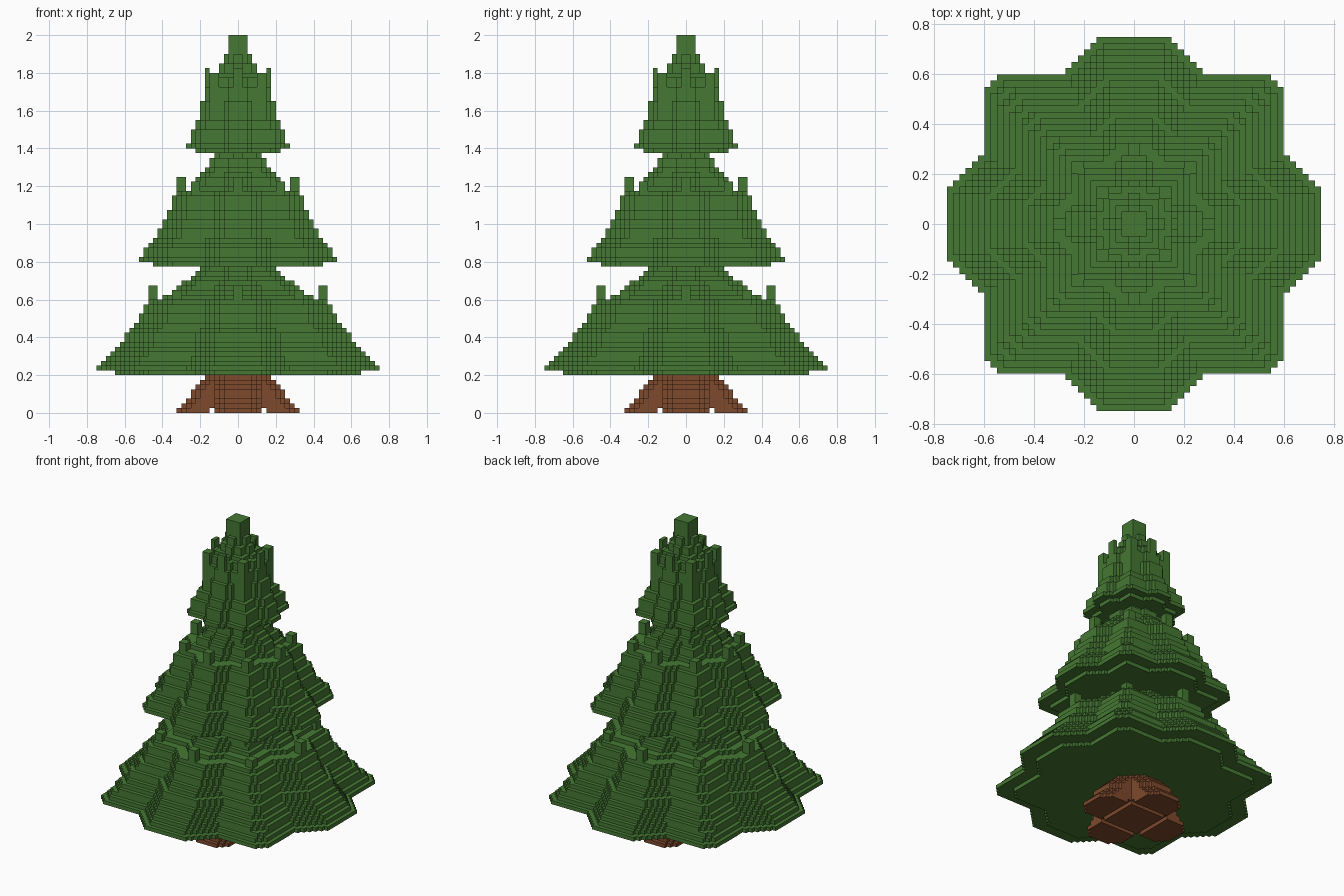
import bpy
import bmesh
from mathutils import Vector

V = 0.025  # block size

cube = bpy.data.objects.get("Cube")
if cube:
    bpy.data.objects.remove(cube)


def material(name, rgb):
    m = bpy.data.materials.new(name)
    m.use_nodes = True
    m.diffuse_color = (*rgb, 1)
    m.node_tree.nodes["Principled BSDF"].inputs["Base Color"].default_value = (*rgb, 1)
    return m


green = material("pine_green", (0.06, 0.19, 0.034))
brown = material("bark_brown", (0.21, 0.067, 0.025))


def lerp(points, z):
    """Radius at height z along a (z, radius) profile."""
    if z <= points[0][0]:
        return points[0][1]
    for (z0, r0), (z1, r1) in zip(points, points[1:]):
        if z <= z1:
            return r0 + (r1 - r0) * (z - z0) / (z1 - z0)
    return points[-1][1]


def star(x, y, r):
    """Eight blunt lobes: two clipped squares turned 45 degrees apart."""
    x, y = abs(x), abs(y)
    big, total = max(x, y), x + y
    return (big <= 0.8 * r and total <= 1.5 * r) or (big <= r and total <= 1.167 * r)


def block_object(name, cells, mat):
    """Mesh of the outer faces of a set of grid cells."""
    bm = bmesh.new()
    verts = {}

    def vert(p):
        if p not in verts:
            verts[p] = bm.verts.new(Vector(p) * V)
        return verts[p]

    for c in cells:
        for axis in range(3):
            u, w = (axis + 1) % 3, (axis + 2) % 3
            for side in (0, 1):
                n = list(c)
                n[axis] += 2 * side - 1
                if tuple(n) in cells:
                    continue
                ring = []
                for a, b in ((0, 0), (1, 0), (1, 1), (0, 1)):
                    p = list(c)
                    p[axis] += side
                    p[u] += a
                    p[w] += b
                    ring.append(vert(tuple(p)))
                bm.faces.new(ring if side else ring[::-1])
    mesh = bpy.data.meshes.new(name)
    bm.to_mesh(mesh)
    bm.free()
    mesh.materials.append(mat)
    obj = bpy.data.objects.new(name, mesh)
    bpy.context.collection.objects.link(obj)


def fill(z0, z1, reach, inside):
    """Cells whose centres pass the inside test."""
    n = round(reach / V)
    return {(i, j, k)
            for k in range(round(z0 / V), round(z1 / V))
            for i in range(-n, n) for j in range(-n, n)
            if inside((i + 0.5) * V, (j + 0.5) * V, (k + 0.5) * V)}


def tier(name, z0, z1, profile, axis_spike, diagonal_spike):
    """One skirt of boughs, with an upright twig on each lobe."""
    def inside(x, y, z):
        r = round(lerp(profile, z) / V) * V
        if star(x, y, r):
            return True
        x, y = abs(x), abs(y)
        big, small = max(x, y), min(x, y)
        a, b, base, top = axis_spike
        if a < big < b and small < V and base < z < top:
            return True
        a, b, base, top = diagonal_spike
        return a < small and big < b and base < z < top

    block_object(name, fill(z0, z1, 0.8, inside), green)


tier("lower_boughs", 0.2, 0.775,
     [(0.2125, 0.65), (0.2375, 0.75), (0.35, 0.635), (0.4625, 0.55),
      (0.5875, 0.475), (0.6125, 0.40), (0.6375, 0.35), (0.7625, 0.2)],
     (0.425, 0.475, 0.5, 0.675), (0.3, 0.35, 0.5, 0.65))
tier("middle_boughs", 0.775, 1.375,
     [(0.7875, 0.45), (0.8125, 0.525), (0.95, 0.425), (1.0625, 0.375),
      (1.1625, 0.325), (1.1875, 0.26), (1.2625, 0.19), (1.3625, 0.125)],
     (0.275, 0.325, 1.1, 1.25), (0.2, 0.25, 1.1, 1.225))
tier("top_boughs", 1.375, 2.0,
     [(1.3875, 0.225), (1.4125, 0.275), (1.4625, 0.25), (1.5875, 0.2),
      (1.7125, 0.17), (1.7625, 0.14), (1.8125, 0.11), (1.8875, 0.075),
      (1.9375, 0.05)],
     (0.15, 0.175, 1.6, 1.825), (0.1, 0.15, 1.6, 1.8))


def trunk_inside(x, y, z):
    """Square stem with four blunt roots that lift off it at the ground."""
    x, y = abs(x), abs(y)
    big, small = max(x, y), min(x, y)
    if z < V and 0.125 < big < 0.15:
        return False
    r = round((0.33 - 0.8 * z) / V) * V
    stem = big < 0.15 and big + small < 0.25
    return stem or (small < 0.125 and big < r and big + small < r + 0.07)


block_object("trunk", fill(0, 0.2, 0.35, trunk_inside), brown)
